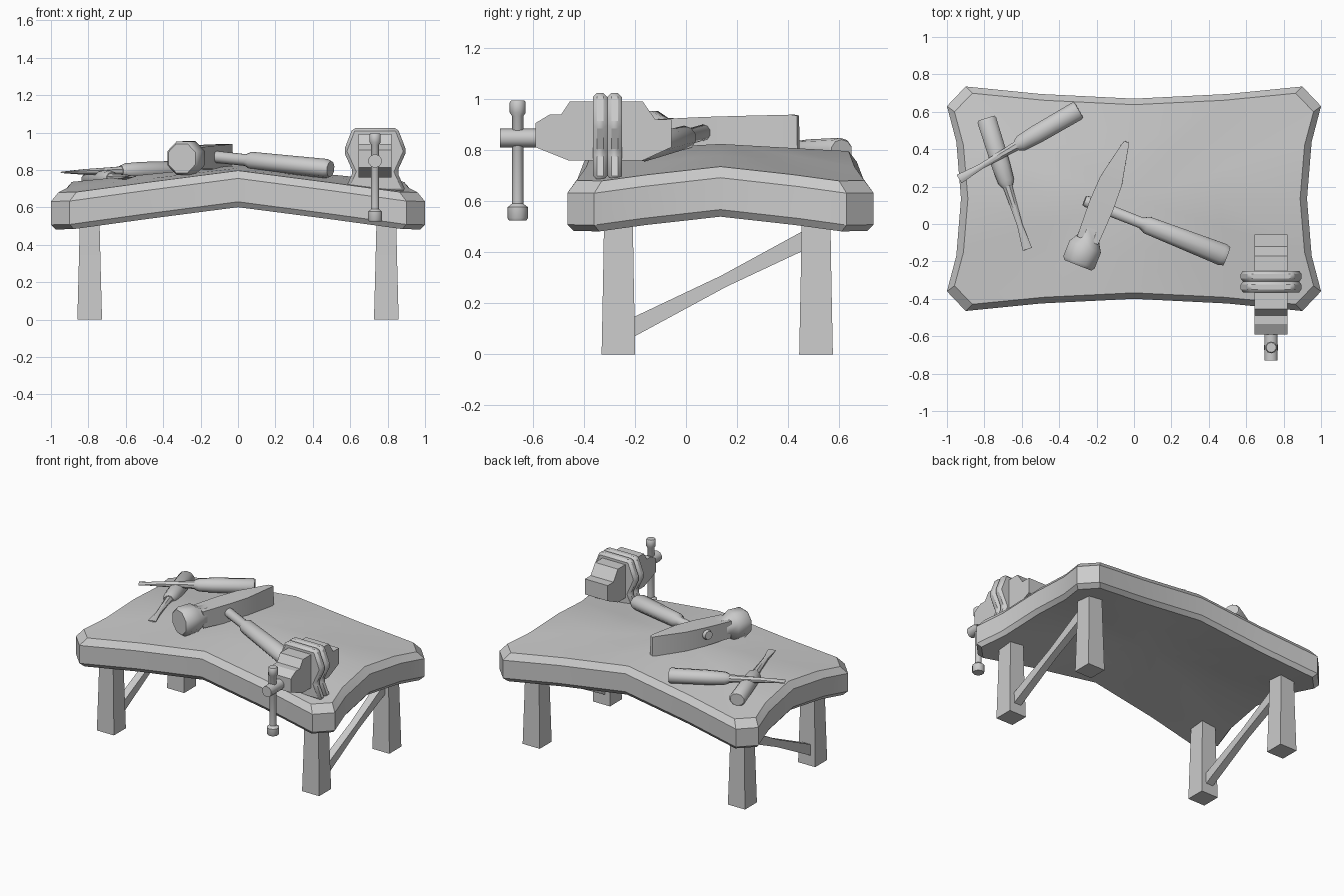
import bpy, bmesh, math
from mathutils import Vector

if "Cube" in bpy.data.objects:
    bpy.data.objects.remove(bpy.data.objects["Cube"])


def finish(name, bm, angle=30, bevel=0):
    bmesh.ops.recalc_face_normals(bm, faces=bm.faces)
    me = bpy.data.meshes.new(name)
    bm.to_mesh(me)
    bm.free()
    ob = bpy.data.objects.new(name, me)
    bpy.context.collection.objects.link(ob)
    if bevel:
        mod = ob.modifiers.new("bevel", 'BEVEL')
        mod.width, mod.segments = bevel, 1
    bpy.ops.object.select_all(action='DESELECT')
    bpy.context.view_layer.objects.active = ob
    ob.select_set(True)
    bpy.ops.object.shade_smooth_by_angle(angle=math.radians(angle))
    return ob


def bridge(bm, r0, r1):
    n = len(r0)
    for i in range(n):
        j = (i + 1) % n
        bm.faces.new((r0[i], r0[j], r1[j], r1[i]))


def loft(name, start, end, stations, n=8, angle=40):
    """n-sided rod; stations are (fraction, half width, half height)."""
    a, b = Vector(start), Vector(end)
    d = (b - a).normalized()
    u = d.cross(Vector((0, 0, 1)))
    u = u.normalized() if u.length > 0.01 else Vector((1, 0, 0))
    v = u.cross(d)
    k = 1 / math.cos(math.pi / n)
    bm = bmesh.new()
    rings = []
    for t, w, h in stations:
        ring = []
        for i in range(n):
            g = (2 * i + 1) * math.pi / n
            ring.append(bm.verts.new(a.lerp(b, t) + u * w * k * math.cos(g) + v * h * k * math.sin(g)))
        if rings:
            bridge(bm, rings[-1], ring)
        rings.append(ring)
    bm.faces.new(rings[0])
    bm.faces.new(rings[-1])
    return finish(name, bm, angle)


def prism(name, pts, place, lo, hi, bevel=0):
    bm = bmesh.new()
    r0, r1 = ([bm.verts.new(place(p, q, s)) for p, q in pts] for s in (lo, hi))
    bridge(bm, r0, r1)
    bm.faces.new(r0)
    bm.faces.new(r1)
    return finish(name, bm, 20, bevel)


# Table top: pinched outline, sagging towards the corners
CY = 0.135
quarter = [(0.925, 0), (0.95, 0.305), (1, 0.495), (0.9, 0.6), (0.5, 0.56), (0, 0.535)]
half = quarter + [(-x, y) for x, y in reversed(quarter[:-1])]
outline = half + [(x, -y) for x, y in reversed(half[1:-1])]


def table_point(x, v, base):
    drop = 0.1 * abs(x) + (0.03 + 0.027 * abs(x)) * abs(v) / 0.53
    return Vector((x, v + CY, base - drop))


bm = bmesh.new()
rings = []
for sx, sy, base in [(0.5, 0.5, 0.63), (0.975, 0.96, 0.63), (1, 1, 0.66),
                     (1, 1, 0.785), (0.96, 0.94, 0.825), (0.5, 0.5, 0.825)]:
    ring = [bm.verts.new(table_point(x * sx, y * sy, base)) for x, y in outline]
    if rings:
        bridge(bm, rings[-1], ring)
    rings.append(ring)
for ring, base in ((rings[0], 0.63), (rings[-1], 0.825)):
    c = bm.verts.new(table_point(0, 0, base))
    for i in range(len(ring)):
        bm.faces.new((c, ring[i], ring[(i + 1) % len(ring)]))
finish("table_top", bm, 25)

# Legs and the slanting braces between them
for side, s in (("left", -1), ("right", 1)):
    x = 0.793 * s
    for end, y in (("front", -0.265), ("back", 0.51)):
        loft(f"{end}_{side}_leg", (x, y, 0), (x, y, 0.55),
             [(0, .066, .066), (0.55, .058, .06), (1, .052, .056)], 4)
    loft(f"{side}_brace", (x, -0.25, 0.085), (x, 0.5, 0.465),
         [(0, .028, .036), (0.53, .024, .024), (1, .028, .036)], 4)

# Vise body halves, jaws, screw and handle
VX = 0.733
prism("vise_body",
      [(-.59, .907), (-.535, .94), (-.49, .94), (-.455, .992), (-.17, .992), (-.12, .92),
       (-.057, .92), (-.057, .812), (-.17, .76), (-.46, .76), (-.59, .812)],
      lambda y, z, x: (x, y, z), VX - 0.088, VX + 0.088)
right = [(.12, 1.025), (.168, .90), (.118, .79), (.165, .685)]
jaw = right + [(-x, z) for x, z in reversed(right)]
for name, y in (("front_jaw", -0.365), ("back_jaw", -0.308)):
    prism(name, jaw, lambda x, z, s: (VX + x, s, z), y, y + 0.057, 0.016)
loft("vise_screw", (VX, -0.73, 0.848), (VX, -0.55, 0.848), [(0, .035, .035), (1, .035, .035)], 10)
loft("vise_handle", (VX, -0.66, 0.525), (VX, -0.66, 0.995),
     [(0, .033, .033), (.02, .038, .038), (.11, .038, .038), (.14, .021, .021),
      (.87, .021, .021), (.9, .03, .03), (.985, .03, .03), (1, .025, .025)], 10)

# Hammer: round striking face, wedge-shaped head, turned handle
face, tip = Vector((-0.30, -0.22, 0.862)), Vector((-0.04, 0.44, 0.872))
loft("hammer_face", face, face.lerp(tip, 0.3),
     [(0, .078, .078), (.08, .09, .09), (.5, .09, .09), (.72, .062, .062), (1, .06, .06)], 8)
loft("hammer_head", face, tip,
     [(.2, .06, .058), (.48, .068, .064), (.68, .063, .066), (.97, .02, .068), (1, .012, .064)], 4, 20)
loft("hammer_handle", (-0.265, 0.125, 0.885), (0.495, -0.172, 0.805),
     [(0, .026, .026), (.02, .031, .031), (.4, .03, .03), (.44, .047, .045),
      (.97, .06, .049), (1, .052, .041)], 10)

# Two crossing chisels
for name, a, b in (("upper_chisel", (-0.295, 0.61, 0.80), (-0.935, 0.24, 0.787)),
                   ("lower_chisel", (-0.79, 0.565, 0.745), (-0.57, -0.135, 0.765))):
    loft(name + "_handle", a, b,
         [(0, .045, .04), (.015, .052, .047), (.36, .05, .045), (.48, .044, .04), (.52, .03, .03)], 10)
    loft(name + "_blade", a, b,
         [(.5, .026, .026), (.6, .022, .022), (.82, .015, .015), (1, .026, .004)], 8)
